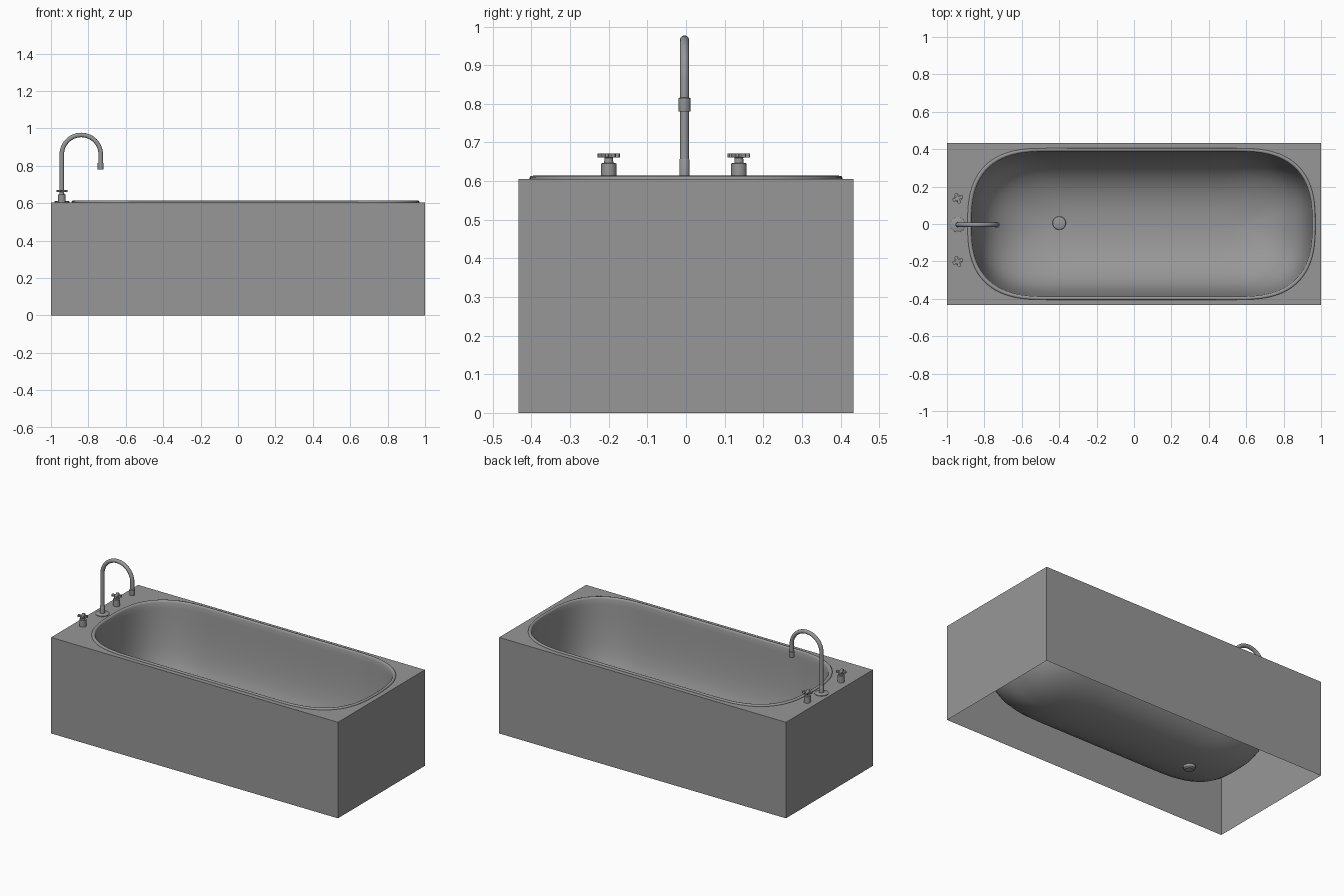
import bpy, bmesh, math
from mathutils import Vector

if "Cube" in bpy.data.objects:
    bpy.data.objects.remove(bpy.data.objects["Cube"])

DECK = 0.605      # height of the flat deck
N = 24            # segments per quarter of the basin outline

grey = bpy.data.materials.new("dark_grey")
grey.diffuse_color = (0.31, 0.31, 0.31, 1)
grey.use_nodes = True
grey.node_tree.nodes["Principled BSDF"].inputs["Base Color"].default_value = grey.diffuse_color


def finish(name, bm, angle=35):
    me = bpy.data.meshes.new(name)
    bm.to_mesh(me)
    bm.free()
    me.materials.append(grey)
    ob = bpy.data.objects.new(name, me)
    bpy.context.collection.objects.link(ob)
    bpy.ops.object.select_all(action='DESELECT')
    ob.select_set(True)
    bpy.context.view_layer.objects.active = ob
    bpy.ops.object.shade_smooth_by_angle(angle=math.radians(angle))
    return ob


def outline(half_width, z):
    """Tub outline: straight sides with superellipse ends."""
    inset = 0.405 - half_width
    left, right = -0.89 + 1.2 * inset, 0.97 - inset
    cap = 0.42 - 0.45 * inset
    pts = []
    for centre, start in ((right - cap, -math.pi / 2), (left + cap, math.pi / 2)):
        for i in range(2 * N + 1):
            a = start + i / (2 * N) * math.pi
            c, s = math.cos(a), math.sin(a)
            pts.append(Vector((centre + cap * math.copysign(abs(c) ** 0.74, c),
                               half_width * math.copysign(abs(s) ** 0.74, s), z)))
    return pts


def skin(bm, rings):
    """Join closed rings of points into a skin of quads."""
    rows = [[bm.verts.new(p) for p in r] for r in rings]
    n = len(rows[0])
    for a, b in zip(rows, rows[1:]):
        for i in range(n):
            j = (i + 1) % n
            bm.faces.new((a[i], a[j], b[j], b[i]))
    return rows


def solid(name, rings):
    bm = bmesh.new()
    rows = skin(bm, rings)
    bm.faces.new(rows[0])
    bm.faces.new(rows[-1])
    bmesh.ops.recalc_face_normals(bm, faces=bm.faces)
    return finish(name, bm)


def lathe(name, profile, x, y, seg=32):
    return solid(name, [[(x + r * math.cos(k * math.tau / seg),
                          y + r * math.sin(k * math.tau / seg), z)
                         for k in range(seg)] for r, z in profile])


# Surround: four walls, open underneath, deck with a basin opening
bm = bmesh.new()
corners = [(-1, -0.433), (1, -0.433), (1, 0.433), (-1, 0.433)]
low, top = skin(bm, [[(x, y, z) for x, y in corners] for z in (0, DECK)])
hole = [bm.verts.new(p) for p in outline(0.403, DECK)]
edges = [bm.edges.new((hole[i - 1], hole[i])) for i in range(len(hole))]
edges += [bm.edges.get((top[i - 1], top[i])) for i in range(4)]
bmesh.ops.triangle_fill(bm, edges=edges, use_beauty=True, normal=(0, 0, 1))
bmesh.ops.recalc_face_normals(bm, faces=bm.faces)
finish("tub_surround", bm)

# Basin: raised lip flowing into a rounded bowl (half width, height)
levels = [(0.405, DECK), (0.405, 0.609), (0.402, 0.613), (0.396, 0.614),
          (0.391, 0.612), (0.388, 0.604), (0.386, 0.57), (0.382, 0.50),
          (0.376, 0.42), (0.367, 0.34), (0.353, 0.265), (0.333, 0.205),
          (0.305, 0.155), (0.27, 0.115), (0.23, 0.083), (0.185, 0.058),
          (0.135, 0.040), (0.08, 0.029), (0.03, 0.025)]
bm = bmesh.new()
rows = skin(bm, [outline(w, z) for w, z in levels])
bm.faces.new(rows[-1])
finish("basin", bm, 60)

# Drain with a stopper
lathe("drain", [(0.024, 0.004), (0.032, 0.010), (0.036, 0.030),
                (0.034, 0.034), (0.031, 0.035), (0.008, 0.037)], -0.40, 0.005)

# Spout: flange, collar, bent pipe and nozzle
FX, FY = -0.942, -0.004
lathe("spout_flange", [(0.040, DECK), (0.040, 0.609), (0.036, 0.612),
                       (0.0135, 0.613), (0.013, 0.655), (0.012, 0.657)], FX, FY)
R = 0.104
path = [Vector((FX, FY, 0.61)), Vector((FX, FY, 0.74))]
path += [Vector((FX + R - R * math.cos(a), FY, 0.861 + R * math.sin(a)))
         for a in [math.pi * k / 24 for k in range(25)]]
path.append(Vector((FX + 2 * R, FY, 0.79)))
rings = []
for i, p in enumerate(path):
    t = (path[min(i + 1, len(path) - 1)] - path[max(i - 1, 0)]).normalized()
    side, out = Vector((0, 1, 0)), t.cross(Vector((0, 1, 0)))
    rings.append([p + 0.012 * (math.cos(k * math.tau / 20) * side +
                               math.sin(k * math.tau / 20) * out)
                  for k in range(20)])
solid("spout_pipe", rings)
lathe("spout_nozzle", [(0.0155, 0.780), (0.016, 0.782), (0.016, 0.815),
                       (0.012, 0.816)], FX + 2 * R, FY)

# Two taps: round body, stem and four-armed cross handle
for label, y in (("front", -0.20), ("back", 0.137)):
    lathe(label + "_tap_body", [(0.020, DECK), (0.020, 0.646), (0.012, 0.647),
                                (0.011, 0.660), (0.013, 0.662), (0.013, 0.671)], FX, y)
    star = []
    for k in range(4):
        a = math.radians(22) + k * math.pi / 2
        u = Vector((math.cos(a), math.sin(a), 0))
        v = Vector((-u.y, u.x, 0))
        star += [u * r + v * s for r, s in ((0.010, -0.006), (0.025, -0.010), (0.029, -0.006),
                                            (0.029, 0.006), (0.025, 0.010), (0.010, 0.006))]
    solid(label + "_tap_handle",
          [[p + Vector((FX, y, z)) for p in star] for z in (0.661, 0.672)])
